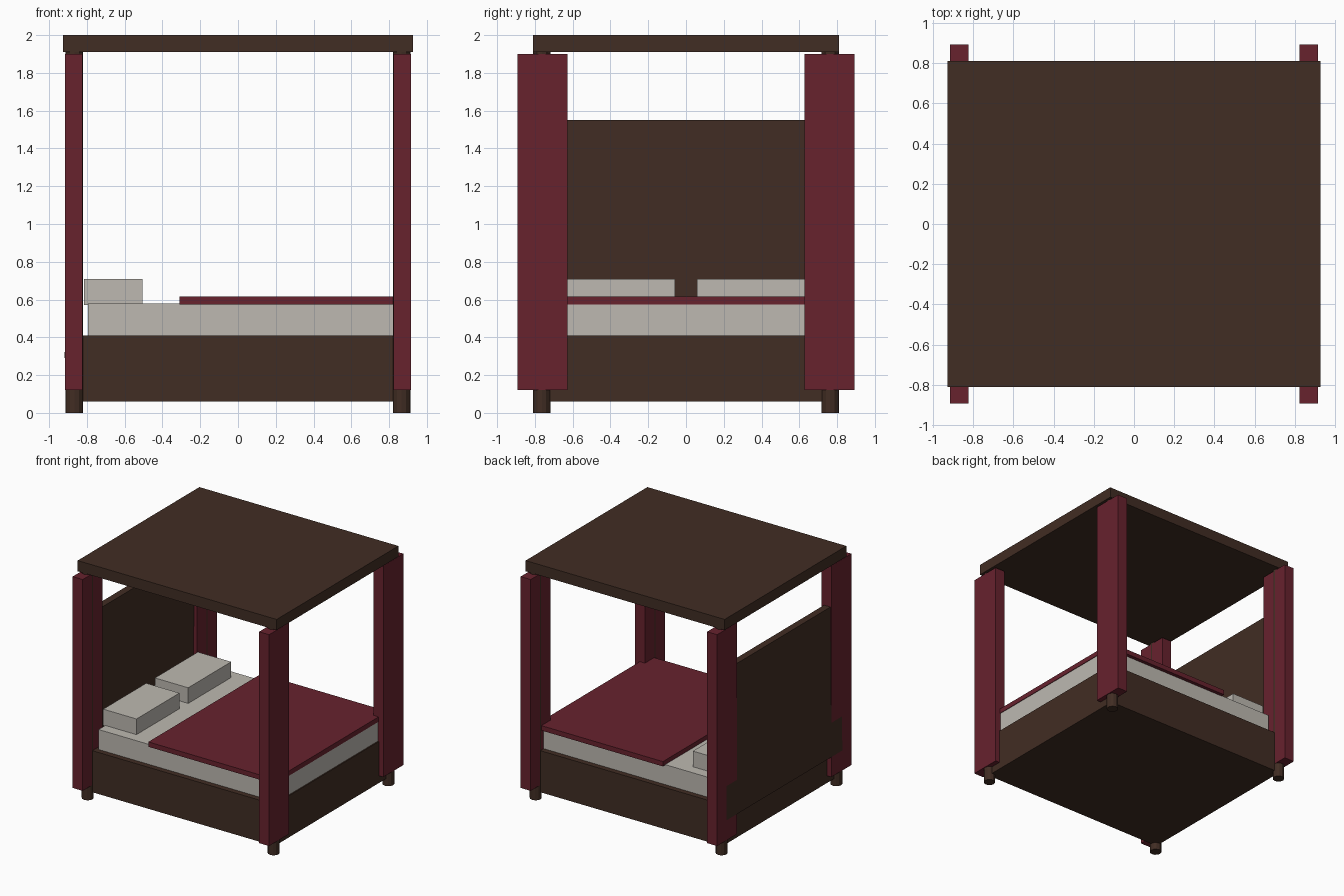
import bpy
import math
from mathutils import Matrix

cube = bpy.data.objects.get("Cube")
if cube:
    bpy.data.objects.remove(cube, do_unlink=True)


def make_material(name, rgb):
    mat = bpy.data.materials.new(name)
    mat.use_nodes = True
    mat.diffuse_color = (*rgb, 1)
    mat.node_tree.nodes["Principled BSDF"].inputs["Base Color"].default_value = (*rgb, 1)
    return mat


wood = make_material("dark_wood", (0.053, 0.026, 0.017))
fabric = make_material("wine_fabric", (0.136, 0.016, 0.027))
linen = make_material("off_white_linen", (0.51, 0.485, 0.44))


def box(name, mat, x, y, z):
    """Box filling the given (low, high) range on each axis."""
    bpy.ops.mesh.primitive_cube_add(size=1)
    obj = bpy.context.object
    obj.name = name
    ranges = (x, y, z)
    centre = [(a + b) / 2 for a, b in ranges]
    size = [b - a for a, b in ranges]
    obj.data.transform(Matrix.Diagonal((*size, 1)))
    obj.location = centre
    obj.data.materials.append(mat)
    return obj


# Bed base, mattress and blanket
box("bed_frame", wood, (-0.875, 0.875), (-0.765, 0.765), (0.06, 0.41))
box("mattress", linen, (-0.795, 0.865), (-0.72, 0.72), (0.41, 0.578))
box("blanket", fabric, (-0.31, 0.87), (-0.75, 0.75), (0.574, 0.615))

# Headboard, leaning very slightly inward
headboard = box("headboard", wood, (-0.912, -0.852), (-0.77, 0.77), (0.29, 1.55))
headboard.rotation_euler.y = math.radians(0.5)

# Canopy roof
box("canopy", wood, (-0.927, 0.927), (-0.81, 0.81), (1.91, 2.0))

# Pillows, mirrored across the bed
for side, sign in (("left", 1), ("right", -1)):
    y = sorted((sign * 0.058, sign * 0.63))
    box(f"pillow_{side}", linen, (-0.815, -0.505), y, (0.572, 0.71))

# Round posts and the curtain around each one
for end, sx in (("head", -1), ("foot", 1)):
    for side, sy in (("front", -1), ("back", 1)):
        bpy.ops.mesh.primitive_cylinder_add(
            vertices=12, radius=0.046, depth=1.92,
            location=(sx * 0.866, sy * 0.763, 0.96))
        post = bpy.context.object
        post.name = f"post_{end}_{side}"
        post.data.materials.append(wood)
        x = sorted((sx * 0.822, sx * 0.915))
        y = sorted((sy * 0.628, sy * 0.893))
        box(f"curtain_{end}_{side}", fabric, x, y, (0.12, 1.9))
